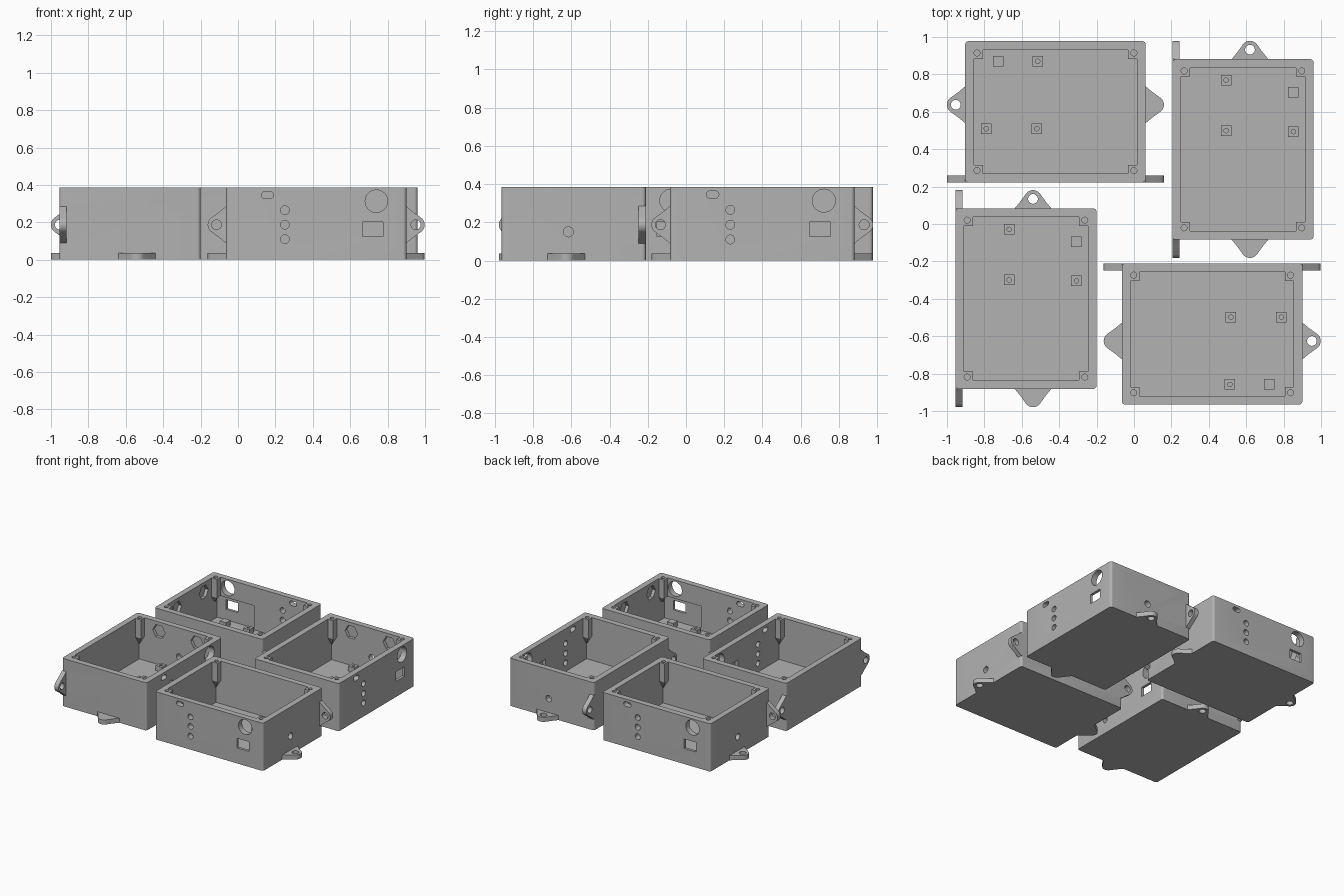
import bpy, bmesh, math
from mathutils import Matrix, Vector

if "Cube" in bpy.data.objects:
    bpy.data.objects.remove(bpy.data.objects["Cube"])

W, D, H = 0.965, 0.755, 0.385      # outer size of one enclosure
WALL, FLOOR = 0.047, 0.04
TAB_L, TAB_W, TAB_T = 0.0975, 0.098, 0.037
TAB_OFF, TAB_Z = -0.0375, 0.187

grey = bpy.data.materials.new("light grey plastic")
grey.diffuse_color = (0.45, 0.45, 0.45, 1)
grey.use_nodes = True
grey.node_tree.nodes["Principled BSDF"].inputs["Base Color"].default_value = grey.diffuse_color


def make(name, bm):
    bmesh.ops.recalc_face_normals(bm, faces=bm.faces)
    me = bpy.data.meshes.new(name)
    bm.to_mesh(me)
    bm.free()
    ob = bpy.data.objects.new(name, me)
    bpy.context.collection.objects.link(ob)
    return ob


def prism(name, pts, depth, mat=Matrix()):
    """Extrude a 2D outline along its local z by depth."""
    bm = bmesh.new()
    f = bm.faces.new([bm.verts.new((x, y, 0)) for x, y in pts])
    r = bmesh.ops.extrude_face_region(bm, geom=[f])
    bmesh.ops.translate(bm, vec=(0, 0, depth),
                        verts=[v for v in r["geom"] if isinstance(v, bmesh.types.BMVert)])
    bm.transform(mat)
    return make(name, bm)


def rect(w, d):
    return [(-w / 2, -d / 2), (w / 2, -d / 2), (w / 2, d / 2), (-w / 2, d / 2)]


def rounded(w, d, r, n=6):
    pts = []
    for k, (sx, sy) in enumerate([(1, 1), (-1, 1), (-1, -1), (1, -1)]):
        for i in range(n + 1):
            a = math.pi / 2 * (k + i / n)
            pts.append((sx * (w / 2 - r) + r * math.cos(a), sy * (d / 2 - r) + r * math.sin(a)))
    return pts


def circle(r, n=32, a0=0):
    return [(r * math.cos(a0 + 2 * math.pi * i / n), r * math.sin(a0 + 2 * math.pi * i / n)) for i in range(n)]


def box(name, x0, x1, y0, y1, z0, z1):
    return prism(name, rect(x1 - x0, y1 - y0), z1 - z0,
                 Matrix.Translation(((x0 + x1) / 2, (y0 + y1) / 2, z0)))


def boolean(ob, other, op="DIFFERENCE"):
    m = ob.modifiers.new("cut", "BOOLEAN")
    m.operation, m.object, m.solver = op, other, "EXACT"
    dg = bpy.context.evaluated_depsgraph_get()
    me = bpy.data.meshes.new_from_object(ob.evaluated_get(dg))
    ob.modifiers.clear()
    ob.data = me
    bpy.data.objects.remove(other)


RX = Matrix.Rotation(math.pi / 2, 4, "X")                       # x, z plane, extruded towards -y
RY = Matrix(((0, 0, 1, 0), (1, 0, 0, 0), (0, 1, 0, 0), (0, 0, 0, 1)))  # y, z plane, towards +x


def front_cut(body, pts, x, z, y=-D / 2 + 0.1, depth=0.2):
    boolean(body, prism("cutter", pts, depth, Matrix.Translation((x, y, z)) @ RX))


def side_cut(body, pts, y, z, x=W / 2 - 0.1, depth=0.2):
    boolean(body, prism("cutter", pts, depth, Matrix.Translation((x, y, z)) @ RY))


def tab(mat):
    """Mounting ear pointing along local +x with a screw hole."""
    r, cx = 0.047, TAB_L - 0.047
    arc = [(cx + r * math.cos(a), r * math.sin(a))
           for a in [math.radians(-50 + 100 * i / 12) for i in range(13)]]
    pts = [(-0.02, -TAB_W), (0, -TAB_W)] + [(0.035, -0.069)] + arc + [(0.035, 0.069)] + [(0, TAB_W), (-0.02, TAB_W)]
    ear = prism("mounting_ear", pts, TAB_T, mat)
    boolean(ear, prism("cutter", circle(0.026, 24), 0.2, mat @ Matrix.Translation((cx, 0, -0.1))))
    return ear


# Hollow shell
body = prism("enclosure", rounded(W, D, 0.018), H)
ix, iy = W / 2 - WALL, D / 2 - WALL
boolean(body, box("cutter", -ix, ix, -iy, iy, FLOOR, H + 0.1))

# Corner screw posts, tapered into the corner underneath
P, e = 0.047, 0.01
for sx in (-1, 1):
    for sy in (-1, 1):
        bm = bmesh.new()
        rings = []
        for z, s in ((0.16, 0.001), (0.235, P), (H, P)):
            x0, x1 = sx * (ix + e), sx * (ix - s)
            y0, y1 = sy * (iy + e), sy * (iy - s)
            rings.append([bm.verts.new((x, y, z)) for x, y in ((x0, y0), (x1, y0), (x1, y1), (x0, y1))])
        for a, b in zip(rings, rings[1:]):
            for i in range(4):
                bm.faces.new((a[i], a[(i + 1) % 4], b[(i + 1) % 4], b[i]))
        bm.faces.new(rings[0])
        bm.faces.new(rings[-1])
        boolean(body, make("post", bm), "UNION")
        hole = Matrix.Translation((sx * (W / 2 - 0.063), sy * (D / 2 - 0.063), H - 0.13))
        boolean(body, prism("cutter", circle(0.016, 20), 0.2, hole))

# Front wall: inner recess, cable slot, indicator holes, round port, window
boolean(body, box("cutter", 0.09, ix, -iy - 0.025, -iy + 0.02, FLOOR, 0.235))
front_cut(body, rounded(0.065, 0.037, 0.018), -0.26, 0.345)
for z in (0.11, 0.187, 0.265):
    front_cut(body, circle(0.023, 24), -0.167, z)
front_cut(body, circle(0.06, 40), 0.322, 0.313)
front_cut(body, rect(0.108, 0.077), 0.302, 0.164)

# Side wall: two button holes with hexagonal seats, one small hole
for y in (-0.185, 0.155):
    side_cut(body, circle(0.039), y, 0.308)
    side_cut(body, circle(0.056, 6), y, 0.308, ix - 0.02, 0.045)
side_cut(body, circle(0.026, 24), -0.027, 0.15)

# Mounting ears: two flat on the base, two upright on the rear wall
ears = []
for s in (1, -1):
    turn = Matrix.Rotation(0 if s > 0 else math.pi, 4, "Z")
    ears.append(tab(Matrix.Translation((s * W / 2, TAB_OFF, 0)) @ turn))
    flip = Matrix.Scale(s, 4, Vector((1, 0, 0)))
    ears.append(tab(Matrix.Translation((s * W / 2, D / 2, TAB_Z)) @ flip @ RX))
for ear in ears:
    boolean(body, ear, "UNION")

# Board standoffs on the floor
for x, y, drilled in ((0.1, 0.09, 1), (0.37, 0.09, 1), (0.095, -0.27, 1), (0.305, -0.27, 0)):
    h = 0.028
    boolean(body, box("standoff", x - h, x + h, y - h, y + h, FLOOR - 0.01, FLOOR + 0.04), "UNION")
    if drilled:
        boolean(body, prism("cutter", circle(0.012, 16), 0.1, Matrix.Translation((x, y, FLOOR))))

body.data.materials.clear()
body.data.materials.append(grey)
for p in body.data.polygons:
    p.material_index = 0
bpy.context.view_layer.objects.active = body
body.select_set(True)
bpy.ops.object.shade_smooth_by_angle(angle=math.radians(30))

# Four copies in a pinwheel layout
places = [(0.418, -0.588, 0), (-0.42, 0.6, 180), (0.5825, 0.399, 90), (-0.5775, -0.399, 90)]
for i, (x, y, a) in enumerate(places):
    ob = body if i == 0 else body.copy()
    if i:
        bpy.context.collection.objects.link(ob)
    ob.name = "enclosure_%d" % (i + 1)
    ob.location = (x, y, 0)
    ob.rotation_euler = (0, 0, math.radians(a))
